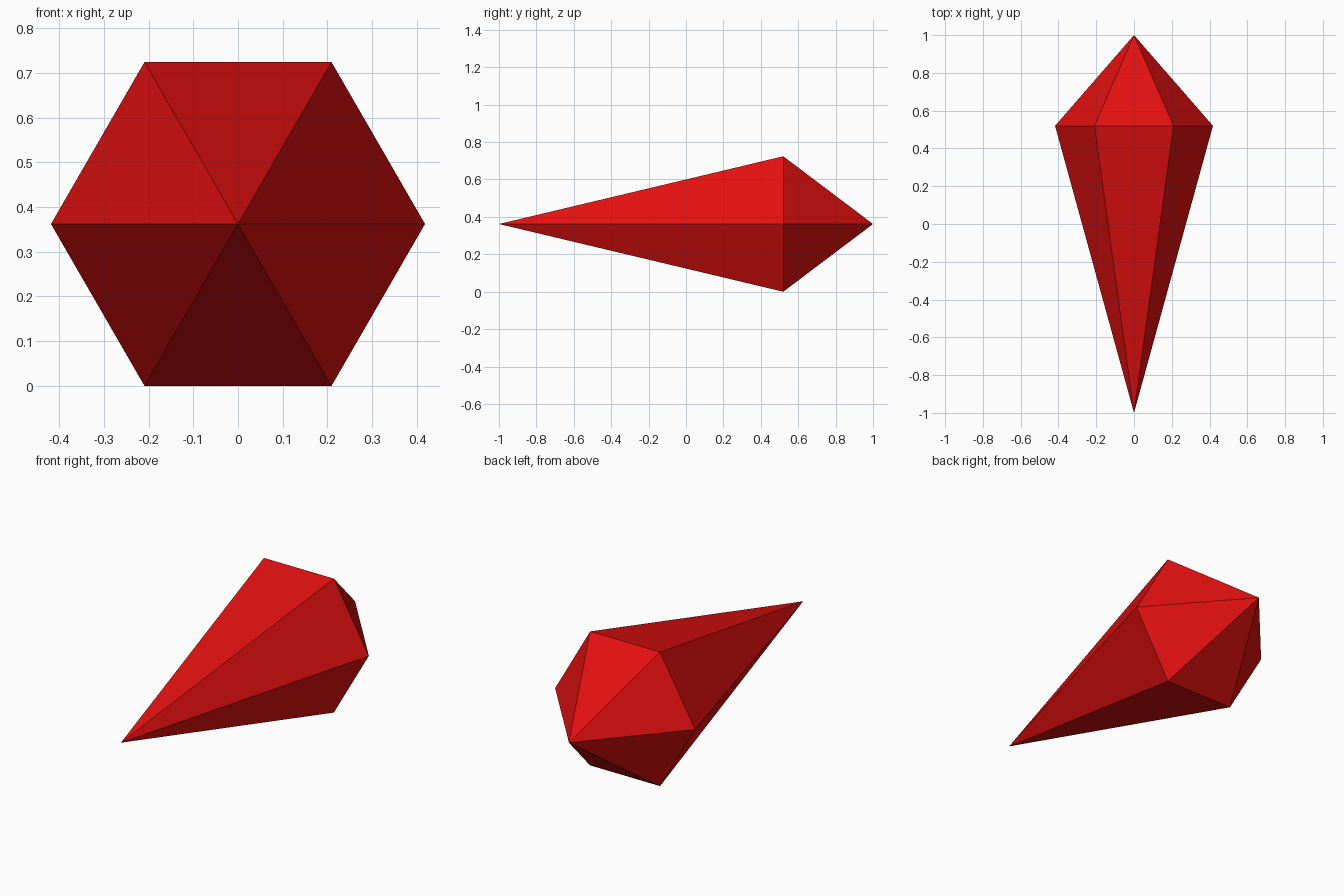
import bpy, bmesh, math

cube = bpy.data.objects.get("Cube")
if cube:
    bpy.data.objects.remove(cube, do_unlink=True)

RADIUS = 0.418
CENTRE_Z = RADIUS * math.sin(math.pi / 3)
RING_Y = 0.52

# Red crystal material
red = bpy.data.materials.new("crystal red")
red.use_nodes = True
colour = (0.76, 0.005, 0.005, 1.0)
red.diffuse_color = colour
red.node_tree.nodes["Principled BSDF"].inputs["Base Color"].default_value = colour

# Six-sided crystal: long point to the front, short point to the back
bm = bmesh.new()
front_tip = bm.verts.new((0, -1, CENTRE_Z))
back_tip = bm.verts.new((0, 1, CENTRE_Z))
ring = []
for i in range(6):
    a = i * math.pi / 3
    ring.append(bm.verts.new((RADIUS * math.cos(a), RING_Y,
                              CENTRE_Z + RADIUS * math.sin(a))))
for i in range(6):
    a, b = ring[i], ring[(i + 1) % 6]
    bm.faces.new((front_tip, a, b))
    bm.faces.new((back_tip, b, a))
bmesh.ops.recalc_face_normals(bm, faces=bm.faces)

mesh = bpy.data.meshes.new("crystal")
bm.to_mesh(mesh)
bm.free()
mesh.materials.append(red)
crystal = bpy.data.objects.new("crystal", mesh)
bpy.context.collection.objects.link(crystal)
